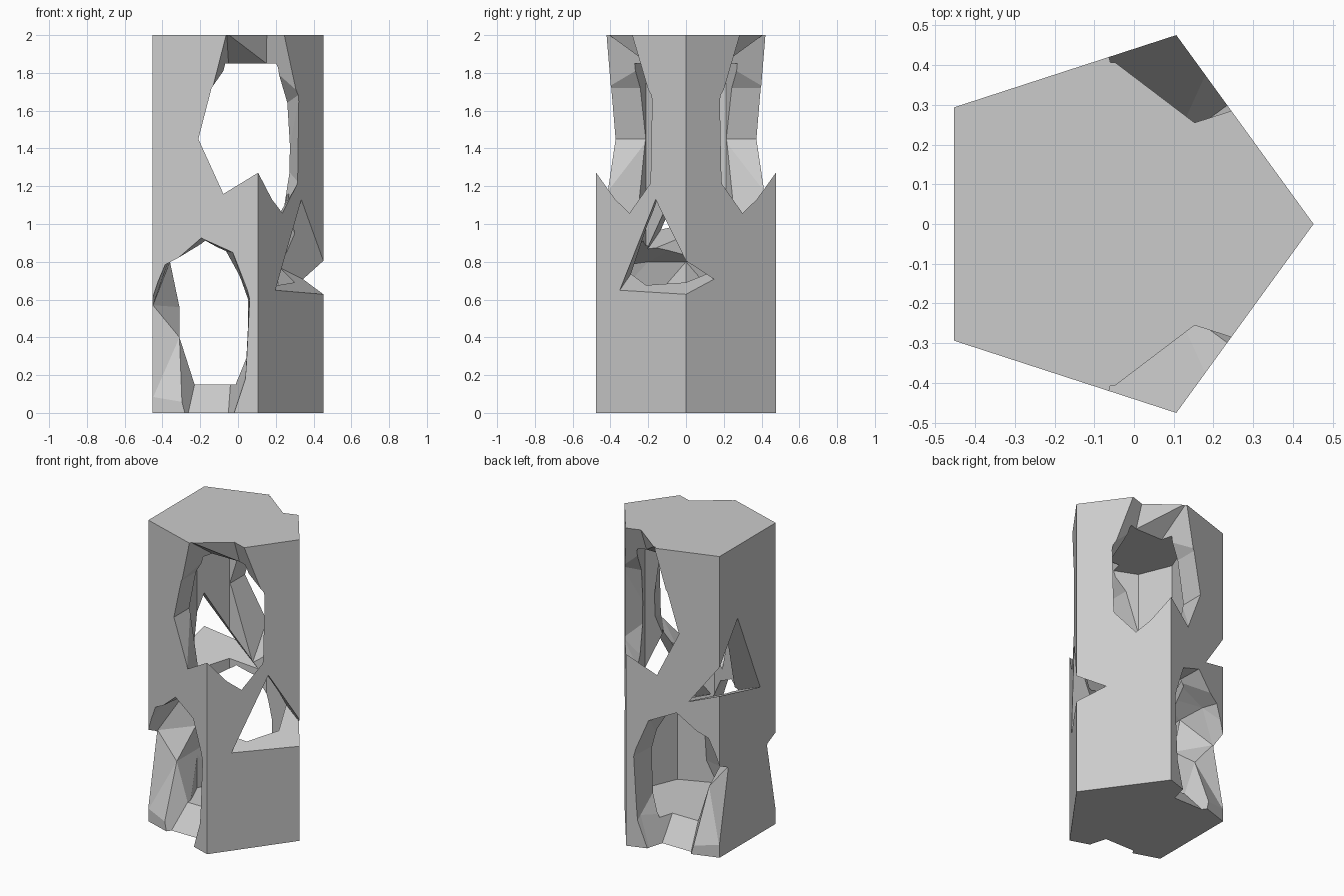
import bpy, bmesh, math
from mathutils import Vector

cube = bpy.data.objects.get("Cube")
if cube:
    bpy.data.objects.remove(cube, do_unlink=True)

stone = bpy.data.materials.new("grey stone")
stone.use_nodes = True
stone.diffuse_color = (0.6, 0.6, 0.6, 1)
stone.node_tree.nodes["Principled BSDF"].inputs["Base Color"].default_value = (0.6, 0.6, 0.6, 1)


def loft(name, rings):
    """Closed solid through a series of matching rings, facets mirrored about the middle."""
    bm = bmesh.new()
    loops = [[bm.verts.new(p) for p in ring] for ring in rings]
    n = len(loops[0])
    for k, (a, b) in enumerate(zip(loops, loops[1:])):
        if k >= (len(loops) - 1) / 2:
            a, b = b, a
        for i in range(n):
            j = (i + 1) % n
            bm.faces.new((a[i], a[j], b[j]))
            bm.faces.new((a[i], b[j], b[i]))
    bm.faces.new(loops[0])
    bm.faces.new(loops[-1][::-1])
    bmesh.ops.recalc_face_normals(bm, faces=bm.faces)
    mesh = bpy.data.meshes.new(name)
    bm.to_mesh(mesh)
    bm.free()
    mesh.materials.append(stone)
    obj = bpy.data.objects.new(name, mesh)
    bpy.context.collection.objects.link(obj)
    return obj


def upright(name, sides, radius, x, low, high):
    """Regular upright prism with one corner pointing along +x."""
    angles = [math.tau * i / sides for i in range(sides)]
    return loft(name, [[(radius * math.cos(a) + x, radius * math.sin(a), z)
                        for a in angles] for z in (low, high)])


def bore(name, middle, inner, outer):
    """Tunnel running front to back, the same on both sides of the middle."""
    far = [(ox + (ox - ix) * 0.82, oz + (oz - iz) * 0.82)
           for (ix, iz), (ox, oz) in zip(inner, outer)]
    half = [(0.2, inner), (0.42, outer), (0.6, far)]
    stations = [(-y, s) for y, s in half[::-1]] + [(0, middle)] + half
    return loft(name, [[(x, y, z) for x, z in s] for y, s in stations])


# Five-sided column and the eight-sided hollow inside it
column = upright("column", 5, 0.5, -0.048, 0, 2)
hollow = upright("hollow_cutter", 8, 0.3, 0, 0.15, 1.85)

# Upper tunnel, its ends bending upward
upper = bore(
    "upper_tunnel_cutter",
    [(-.04, 1.85), (.15, 1.85), (.2, 1.6), (.25, 1.3),
     (.1, .86), (-.1, .84), (-.21, 1.45), (-.14, 1.72)],
    [(-.05, 1.85), (.15, 1.85), (.33, 1.69), (.32, 1.22),
     (.1, .86), (-.08, .84), (-.21, 1.45), (-.14, 1.72)],
    [(-.06, 2.01), (.16, 2.45), (.4, 1.9), (.4, 1.3),
     (.2, 1.2), (-.08, 1.165), (-.21, 1.45), (-.14, 1.72)])

# Lower tunnel, its ends bending downward
lower = bore(
    "lower_tunnel_cutter",
    [(-.17, .91), (-.1, .87), (.05, .6), (.05, .37), (-.04, .15),
     (-.23, .15), (-.31, .4), (-.31, .56), (-.36, .8)],
    [(-.17, .91), (-.08, .86), (.05, .6), (.05, .35), (-.04, .15),
     (-.23, .15), (-.31, .4), (-.45, .57), (-.37, .8)],
    [(-.2, .93), (-.03, .85), (.06, .6), (.04, .2), (-.06, -.12),
     (-.29, -.12), (-.63, -.33), (-.49, .56), (-.4, .77)])

# Three-sided tunnel, rising from the left edge to the right side
slant = Vector((-.79, .265, .39))
corners = [Vector(p) for p in ((.334, -.16, 1.13), (.196, -.35, .65), (.34, .15, .71))]
slanted = loft("slanted_tunnel_cutter",
               [[p + slant * t for p in corners] for t in (-0.5, 1.6)])

# Cut the openings and keep only the finished column
cutters = (hollow, upper, lower, slanted)
for cutter in cutters:
    cutter.hide_render = True
    mod = column.modifiers.new("cut", "BOOLEAN")
    mod.operation = "DIFFERENCE"
    mod.solver = "EXACT"
    mod.object = cutter
bpy.context.view_layer.update()
graph = bpy.context.evaluated_depsgraph_get()
result = bpy.data.meshes.new_from_object(column.evaluated_get(graph))
column.modifiers.clear()
column.data = result
for cutter in cutters:
    bpy.data.objects.remove(cutter, do_unlink=True)
